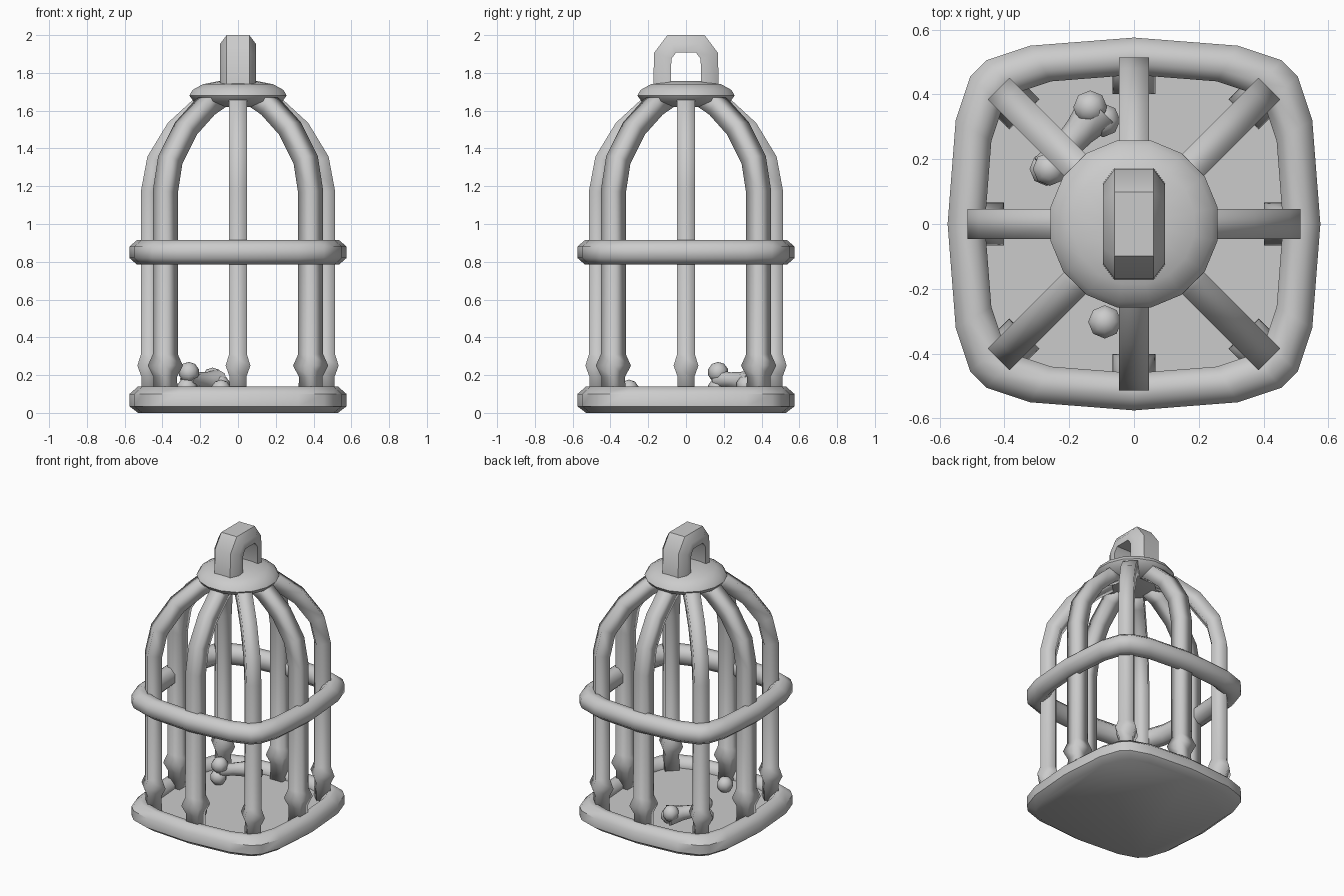
import bpy, bmesh, math
from mathutils import Vector

if "Cube" in bpy.data.objects:
    bpy.data.objects.remove(bpy.data.objects["Cube"], do_unlink=True)

GREY = (0.6, 0.6, 0.6, 1)
metal = bpy.data.materials.new("plain grey")
metal.use_nodes = True
metal.diffuse_color = GREY
metal.node_tree.nodes["Principled BSDF"].inputs["Base Color"].default_value = GREY


def finish(name, bm, angle=60):
    bmesh.ops.recalc_face_normals(bm, faces=bm.faces)
    mesh = bpy.data.meshes.new(name)
    bm.to_mesh(mesh)
    bm.free()
    mesh.materials.append(metal)
    ob = bpy.data.objects.new(name, mesh)
    bpy.context.scene.collection.objects.link(ob)
    bpy.ops.object.select_all(action='DESELECT')
    ob.select_set(True)
    bpy.context.view_layer.objects.active = ob
    bpy.ops.object.shade_smooth_by_angle(angle=math.radians(angle))
    return ob


def loft(bm, rows, closed=False):
    """Bridge rows of points; cap both ends unless closed."""
    rings = [[bm.verts.new(p) for p in row] for row in rows]
    pairs = list(zip(rings, rings[1:]))
    if closed:
        pairs.append((rings[-1], rings[0]))
    else:
        bm.faces.new(rings[0])
        bm.faces.new(rings[-1])
    n = len(rings[0])
    for a, b in pairs:
        for i in range(n):
            j = (i + 1) % n
            bm.faces.new((a[i], a[j], b[j], b[i]))


def sweep(bm, path, side, section, scales=None):
    """Sweep a section along a flat path with mitred corners."""
    rows = []
    for i, p in enumerate(path):
        before = (p - path[i - 1]).normalized() if i else None
        after = (path[i + 1] - p).normalized() if i < len(path) - 1 else None
        before, after = before or after, after or before
        tangent = (before + after).normalized()
        out = side.cross(tangent) / tangent.dot(after)
        s = scales[i] if scales else 1
        rows.append([p + side * u * s + out * v * s for u, v in section])
    loft(bm, rows)


# Rounded square outline shared by the base and the middle ring
quarter = [(0.575, 0), (0.55, 0.32), (0.505, 0.455), (0.455, 0.505), (0.32, 0.55)]
outline = []
for turn in range(4):
    for x, y in quarter:
        for _ in range(turn):
            x, y = -y, x
        outline.append((x, y))


def outline_rows(profile):
    return [[(x * s, y * s, z) for x, y in outline] for s, z in profile]


# Base tray with a raised rim
bm = bmesh.new()
loft(bm, outline_rows([(0.92, 0), (1, 0.035), (1, 0.1), (0.92, 0.14),
                       (0.86, 0.14), (0.8, 0.105), (0.8, 0.08)]))
finish("base_tray", bm, 50)

# Middle ring
bm = bmesh.new()
loft(bm, outline_rows([(0.93, 0.785), (1, 0.82), (1, 0.88), (0.93, 0.915),
                       (0.86, 0.915), (0.8, 0.88), (0.8, 0.82), (0.86, 0.785)]), True)
finish("middle_ring", bm)

# Eight curved bars with flared feet
square = [(-0.047, -0.047), (0.047, -0.047), (0.047, 0.047), (-0.047, 0.047)]
bar_path = [(0.467, 0.07), (0.467, 0.19), (0.467, 0.25), (0.467, 0.31), (0.467, 1.17),
            (0.435, 1.34), (0.335, 1.505), (0.21, 1.62), (0.12, 1.67)]
bar_scale = [1, 0.93, 1.4, 1, 1, 1, 1, 1, 1]
for k in range(8):
    a = k * math.pi / 4
    spread = 1.165 if k % 2 else 1
    radial = Vector((math.cos(a), math.sin(a), 0))
    side = Vector((-math.sin(a), math.cos(a), 0))
    path = [radial * r * spread + Vector((0, 0, z)) for r, z in bar_path]
    bm = bmesh.new()
    sweep(bm, path, side, square, bar_scale)
    finish(f"bar_{k + 1}", bm, 95)

# Domed cap
bm = bmesh.new()
loft(bm, [[(r * math.cos((i + 0.5) * math.pi / 8), r * math.sin((i + 0.5) * math.pi / 8), z)
           for i in range(16)]
          for r, z in [(0.15, 1.62), (0.24, 1.65), (0.263, 1.68), (0.245, 1.71),
                       (0.19, 1.74), (0.1, 1.757)]])
finish("cap", bm)

# Carrying handle
bm = bmesh.new()
half = [(-0.127, 1.71), (-0.122, 1.89), (-0.075, 1.953)]
arch = half + [(-y, z) for y, z in reversed(half)]
sweep(bm, [Vector((0, y, z)) for y, z in arch], Vector((1, 0, 0)),
      [(-0.095, -0.045), (0.095, -0.045), (0.095, 0.0), (0.06, 0.047),
       (-0.06, 0.047), (-0.095, 0.0)])
finish("handle", bm, 50)


def ball(name, centre, radius):
    bm = bmesh.new()
    bmesh.ops.create_uvsphere(bm, u_segments=8, v_segments=5, radius=radius)
    bmesh.ops.translate(bm, verts=bm.verts, vec=centre)
    return finish(name, bm)


# Bone lying on the floor: tapered shaft with two knobs at each end
start, end = Vector((-0.27, 0.17, 0.18)), Vector((-0.11, 0.35, 0.16))
along = (end - start).normalized()
across = along.cross(Vector((0, 0, 1))).normalized()
up = across.cross(along)
bm = bmesh.new()
rows = []
for t, r in [(0, 0.05), (0.35, 0.042), (0.65, 0.05), (1, 0.07)]:
    c = start.lerp(end, t)
    rows.append([c + (across * math.cos(a) + up * math.sin(a)) * r
                 for a in [i * math.pi / 4 for i in range(8)]])
loft(bm, rows)
finish("bone_shaft", bm)
ball("bone_knob_upper", (-0.26, 0.17, 0.215), 0.055)
ball("bone_knob_lower", (-0.27, 0.17, 0.13), 0.055)
ball("bone_knob_left", (-0.135, 0.36, 0.185), 0.055)
ball("bone_knob_right", (-0.095, 0.32, 0.145), 0.055)

# Small ball on the floor
ball("floor_ball", (-0.09, -0.302, 0.122), 0.054)
